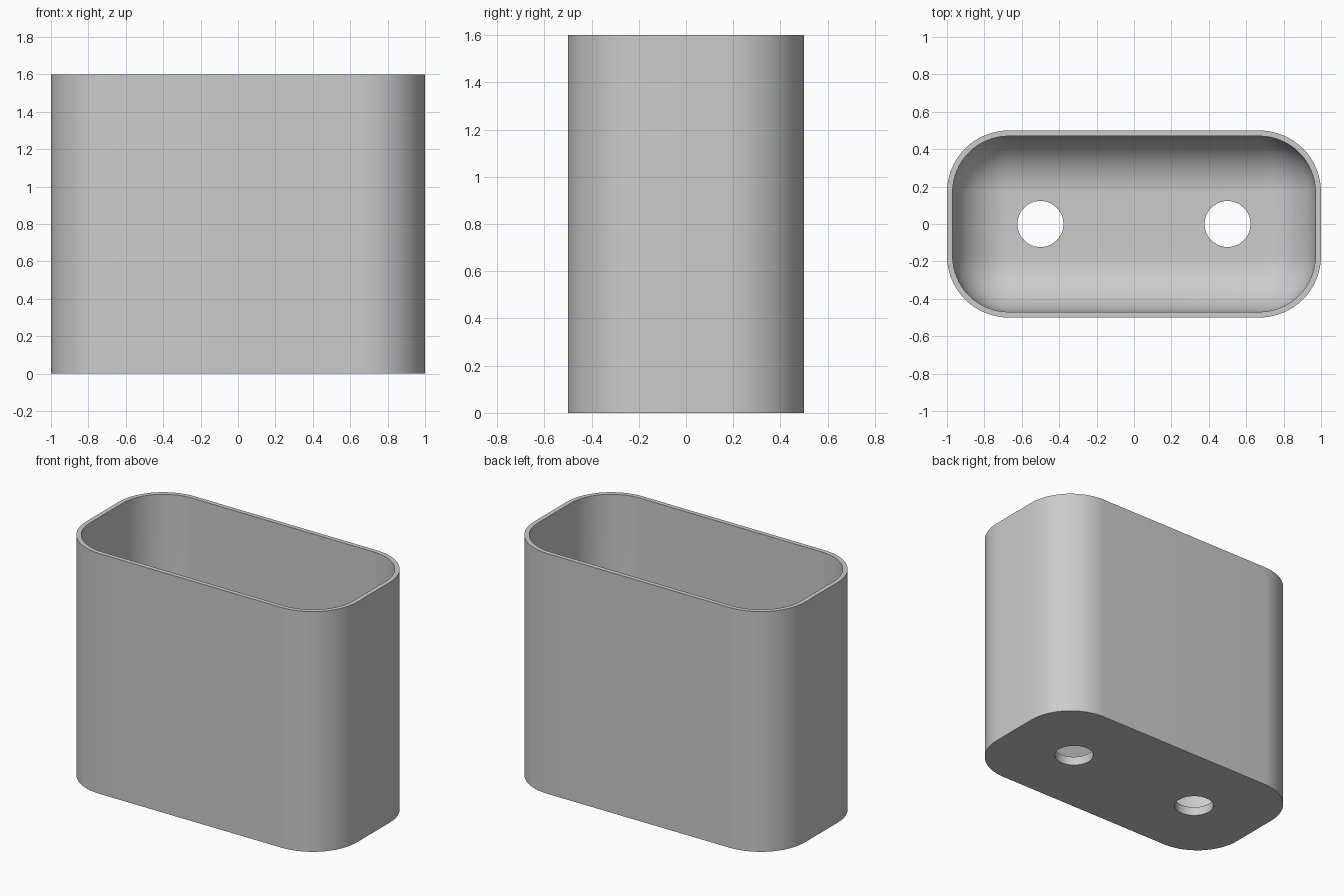
import bpy, bmesh
from math import sin, cos, pi

cube = bpy.data.objects.get("Cube")
if cube:
    bpy.data.objects.remove(cube, do_unlink=True)

LENGTH, DEPTH, HEIGHT = 2.0, 1.0, 1.6
CORNER, WALL, FLOOR = 0.33, 0.03, 0.06
FILLET = CORNER - WALL          # inner corners become quarter spheres
HOLE_R, HOLE_X = 0.123, 0.5
STEPS = 16

grey = bpy.data.materials.new("light grey")
grey.use_nodes = True
colour = (0.6, 0.6, 0.6, 1)
grey.diffuse_color = colour
grey.node_tree.nodes["Principled BSDF"].inputs["Base Color"].default_value = colour


def ring(bm, inset, z):
    """Rounded rectangle of vertices, shrunk by inset."""
    r = CORNER - inset
    cx, cy = LENGTH / 2 - CORNER, DEPTH / 2 - CORNER
    verts = []
    for k, (sx, sy) in enumerate([(1, 1), (-1, 1), (-1, -1), (1, -1)]):
        for i in range(STEPS + 1):
            a = (k + i / STEPS) * pi / 2
            verts.append(bm.verts.new((sx * cx + r * cos(a), sy * cy + r * sin(a), z)))
    return verts


# Container: outer wall, rim, inner wall, then the rounded transition to the floor
bm = bmesh.new()
sections = [(0, 0), (0, HEIGHT), (WALL, HEIGHT)]
for i in range(STEPS + 1):
    a = i / STEPS * pi / 2
    sections.append((WALL + FILLET * (1 - cos(a)), FLOOR + FILLET * (1 - sin(a))))
rings = [ring(bm, inset, z) for inset, z in sections]
for low, high in zip(rings, rings[1:]):
    for i in range(len(low)):
        j = (i + 1) % len(low)
        bm.faces.new((low[i], low[j], high[j], high[i]))
bm.faces.new(rings[0])
bm.faces.new(rings[-1])
bmesh.ops.remove_doubles(bm, verts=bm.verts, dist=1e-5)
bmesh.ops.recalc_face_normals(bm, faces=bm.faces)
mesh = bpy.data.meshes.new("container")
bm.to_mesh(mesh)
bm.free()
mesh.materials.append(grey)
container = bpy.data.objects.new("container", mesh)
bpy.context.collection.objects.link(container)

# Two drain holes through the floor
cutters = []
for side in (-1, 1):
    bpy.ops.mesh.primitive_cylinder_add(vertices=48, radius=HOLE_R, depth=0.4,
                                        location=(side * HOLE_X, 0, 0))
    cutter = bpy.context.object
    cutter.name = "drain_hole_cutter"
    cutter.hide_render = True
    cutter.data.materials.append(grey)
    cut = container.modifiers.new("drain_hole", 'BOOLEAN')
    cut.operation = 'DIFFERENCE'
    cut.solver = 'EXACT'
    cut.object = cutter
    cutters.append(cutter)

bpy.ops.object.select_all(action='DESELECT')
container.select_set(True)
bpy.context.view_layer.objects.active = container
for name in [m.name for m in container.modifiers]:
    bpy.ops.object.modifier_apply(modifier=name)
for cutter in cutters:
    bpy.data.objects.remove(cutter, do_unlink=True)
bpy.ops.object.shade_smooth_by_angle(angle=pi / 6)
